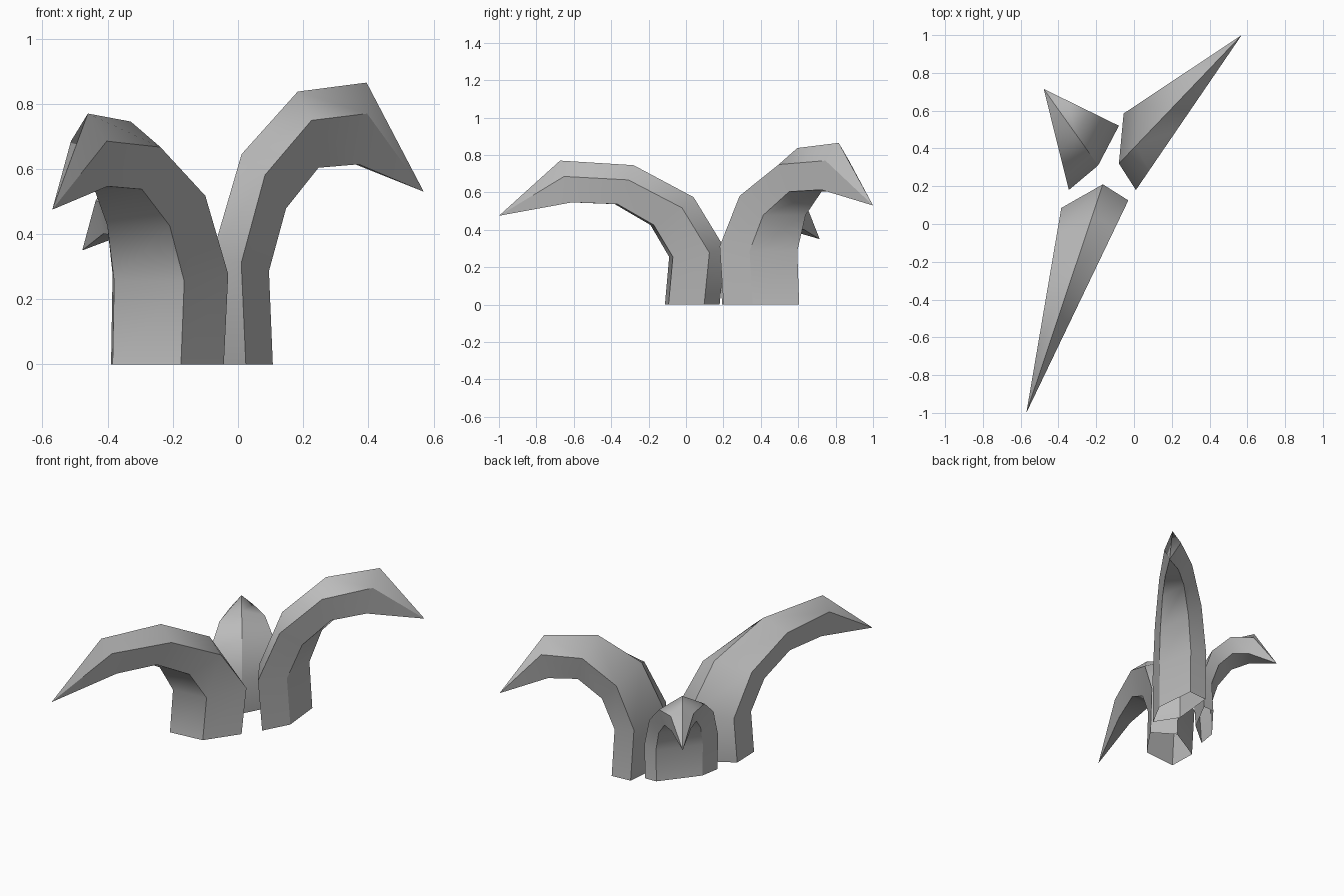
import bpy
import bmesh
from mathutils import Vector

cube = bpy.data.objects.get("Cube")
if cube:
    bpy.data.objects.remove(cube, do_unlink=True)

# Single plain grey for every leaf
grey = bpy.data.materials.new("leaf_grey")
grey.use_nodes = True
colour = (0.5, 0.5, 0.5, 1)
grey.diffuse_color = colour
grey.node_tree.nodes["Principled BSDF"].inputs["Base Color"].default_value = colour

# Growth of each kind of corner: (reach towards the tip, share of peak height)
RIDGE = [(.025, 0), (0, .385), (.14, .746), (.405, .968), (.73, 1)]
SIDE = [(.025, 0), (0, .36), (.13, .672), (.385, .866), (.69, .89)]
INNER = [(.025, 0), (0, .331), (.11, .553), (.32, .698), (.58, .71)]
CORNERS = [RIDGE, SIDE, INNER, INNER, SIDE]


def leaf(name, section, tip, peak):
    """Arching five-sided leaf, open at its foot and closed at a point."""
    bm = bmesh.new()
    end = Vector(tip)
    rings = []
    for r in range(len(RIDGE)):
        ring = []
        for point, growth in zip(section, CORNERS):
            reach, height = growth[r]
            flat = Vector(point).lerp(end.xy, reach)
            ring.append(bm.verts.new((flat.x, flat.y, height * peak)))
        rings.append(ring)
    apex = bm.verts.new(end)
    count = len(section)
    for i in range(count):
        j = (i + 1) % count
        for low, high in zip(rings, rings[1:]):
            bm.faces.new((low[i], low[j], high[j], high[i]))
        bm.faces.new((rings[-1][i], rings[-1][j], apex))
    for face in bm.faces:
        face.smooth = True
    # Creases run lengthwise; the bends stay smooth
    for i in range(count):
        line = [ring[i] for ring in rings] + [apex]
        for a, b in zip(line, line[1:]):
            bm.edges.get((a, b)).smooth = False
    mesh = bpy.data.meshes.new(name)
    bm.to_mesh(mesh)
    bm.free()
    mesh.materials.append(grey)
    obj = bpy.data.objects.new(name, mesh)
    bpy.context.collection.objects.link(obj)
    return obj


# Sections run counter-clockwise, starting from the outer ridge
leaf("front_leaf",
     [(-.165, .21), (-.385, .085), (-.38, -.09), (-.165, -.07), (-.03, .125)],
     (-.57, -1, .475), .77)
leaf("back_left_leaf",
     [(-.08, .32), (.01, .18), (.095, .34), (.07, .595), (-.055, .585)],
     (.57, 1, .53), .865)
leaf("back_right_leaf",
     [(-.19, .31), (-.08, .52), (-.155, .515), (-.325, .3), (-.345, .18)],
     (-.478, .715, .35), .565)
